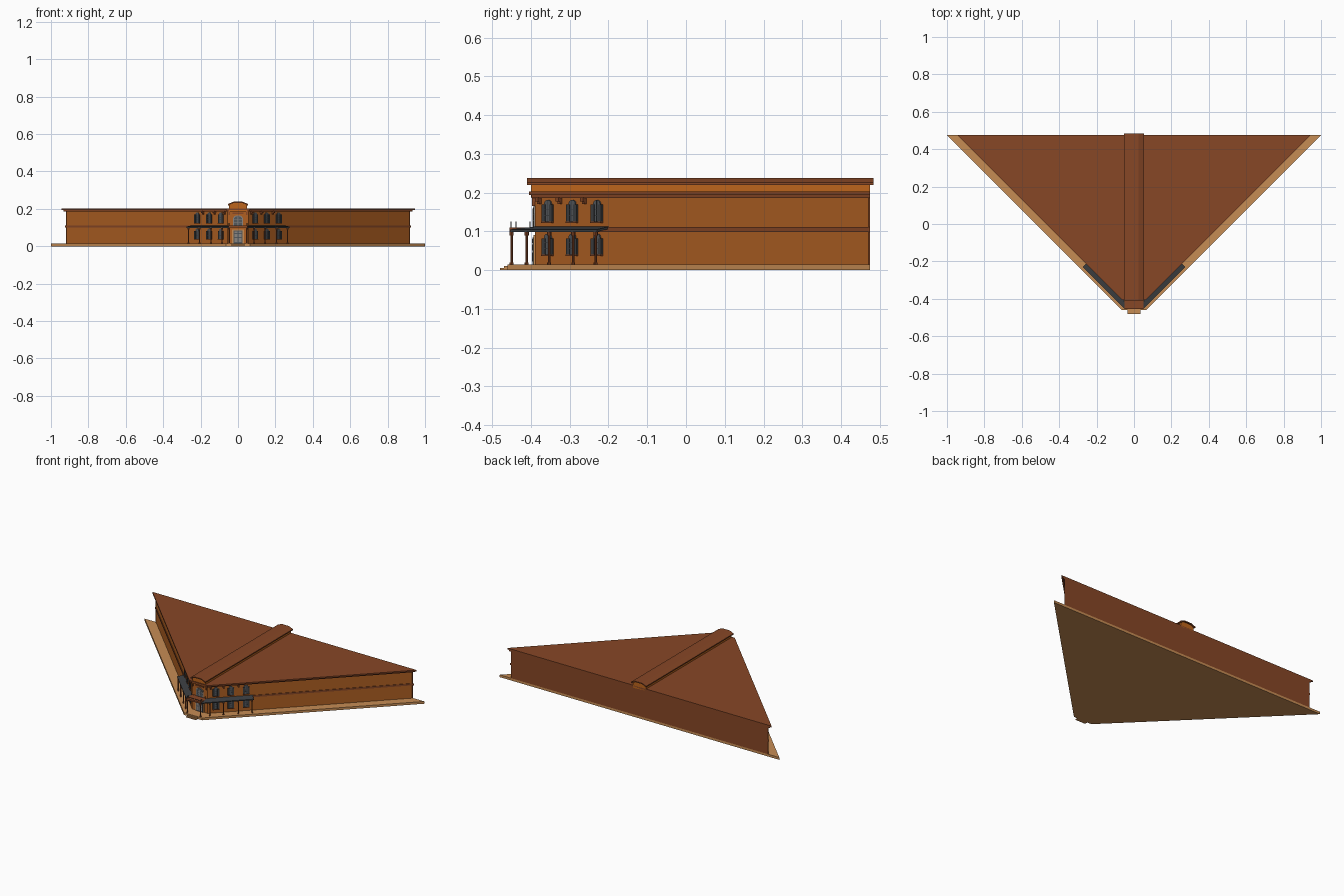
import bpy, bmesh, math
from mathutils import Matrix, Vector

if "Cube" in bpy.data.objects:
    bpy.data.objects.remove(bpy.data.objects["Cube"])


def material(name, hexcode):
    m = bpy.data.materials.new(name)
    rgb = [int(hexcode[i:i + 2], 16) / 255 for i in (0, 2, 4)]
    m.diffuse_color = [c / 12.92 if c < .04045 else ((c + .055) / 1.055) ** 2.4 for c in rgb] + [1]
    m.use_nodes = True
    m.node_tree.nodes["Principled BSDF"].inputs["Base Color"].default_value = m.diffuse_color
    return m


WALL = material("orange brick", "b06022")
BROWN = material("brown trim", "874726")
TAN = material("tan stone", "c68c54")
DARK = material("dark slate", "3c3f42")
GLASS = material("grey glass", "54585c")
PALE = material("pale grey metal", "8a8580")
RIB = material("bright orange", "bd651c")


def part(name, mat, prisms):
    """One object out of (profile points, depth, matrix) prisms."""
    bm = bmesh.new()
    for pts, depth, mx in prisms:
        lo = [bm.verts.new(mx @ Vector((x, y, 0))) for x, y in pts]
        hi = [bm.verts.new(mx @ Vector((x, y, depth))) for x, y in pts]
        n = len(pts)
        bm.faces.new(lo[::-1])
        bm.faces.new(hi)
        for i in range(n):
            bm.faces.new((lo[i], lo[(i + 1) % n], hi[(i + 1) % n], hi[i]))
    bmesh.ops.recalc_face_normals(bm, faces=bm.faces)
    me = bpy.data.meshes.new(name)
    bm.to_mesh(me)
    bm.free()
    me.materials.append(mat)
    ob = bpy.data.objects.new(name, me)
    bpy.context.collection.objects.link(ob)
    return ob


def frame(ax, ay, az, o):
    m = Matrix((ax, ay, az)).transposed().to_4x4()
    m.translation = o
    return m


def rect(x0, x1, y0, y1):
    return [(x0, y0), (x1, y0), (x1, y1), (x0, y1)]


def arch(cx, w, y0, y1):
    """Upright outline with a round-ish top."""
    r = w / 2
    top = [(cx + r * math.cos(a), y1 - r * .7 + r * .7 * math.sin(a))
           for a in (math.pi * k / 6 for k in range(7))]
    return [(cx + r, y0)] + top + [(cx - r, y0)]


def level(z):
    return Matrix.Translation((0, 0, z))


def wedge(k, front, back=.475):
    """Plan of the building; sides follow x - y = k."""
    return [(-k - back, back), (-k - front, front), (k + front, front), (k + back, back)]


def ngon(x, y, r, n=8):
    return [(x + r * math.cos(2 * math.pi * i / n), y + r * math.sin(2 * math.pi * i / n)) for i in range(n)]


C = math.sqrt(.5)
FRONT = frame((1, 0, 0), (0, 0, 1), (0, -1, 0), (0, -.39, 0))
SIDES = [frame((s * C, C, 0), (0, 0, 1), (s * C, -C, 0), (s * .055, -.39, 0)) for s in (-1, 1)]


def on_sides(shapes, depth, n=0):
    """Put profiles on both slanting walls, n out from the wall."""
    return [(p, depth, m @ Matrix.Translation((0, 0, n))) for m in SIDES for p in shapes]


# Base and entrance steps
part("base", TAN, [(wedge(.525, -.46), .015, level(0))])
part("entrance_steps", TAN, [(rect(-.035, .035, -.48, -.455), .006, level(0)),
                             (rect(-.035, .035, -.469, -.455), .011, level(0))])

# Walls, back wall, string course, cornice and roof
part("walls", WALL, [(wedge(.445, -.39, .472), .175, level(.014))])
part("back_wall", BROWN, [(rect(-.919, .919, .471, .475), .175, level(.015))])
part("string_course", BROWN, [(wedge(.450, -.393), .012, level(.099))])
part("cornice", BROWN, [(wedge(.457, -.398), .009, level(.186)),
                        (wedge(.470, -.405), .009, level(.194))])

# Raised central rib with chamfered cap
ALONG = frame((1, 0, 0), (0, 0, 1), (0, 1, 0), (0, -.40, 0))
part("rib_body", RIB, [([(-.047, .187), (-.047, .224), (-.024, .233), (.024, .233), (.047, .224), (.047, .187)],
                        .875, ALONG)])
part("rib_cap", BROWN, [([(-.054, .219), (-.054, .226), (-.025, .238), (.025, .238), (.054, .226), (.054, .219),
                          (.046, .219), (.046, .222), (.023, .232), (-.023, .232), (-.046, .222), (-.046, .219)],
                         .894, ALONG @ Matrix.Translation((0, 0, -.01)))])

# Side windows: arched panes, shutters and glazing bars on two storeys
S = (.05, .139, .229)
FLOORS = ((.125, .181), (.04, .094))
part("window_panes", GLASS, on_sides([arch(s, .024, a, b) for s in S for a, b in FLOORS], .004))
part("window_shutters", DARK, on_sides(
    [rect(s + d - .006, s + d + .006, a, b - .012) for s in S for a, b in FLOORS for d in (-.013, .013)], .006))
part("window_bars", DARK, on_sides(
    [rect(s - .001, s + .001, a, b - .002) for s in S for a, b in FLOORS] +
    [rect(s - .011, s + .011, z, z + .002) for s in S for a, b in FLOORS for z in (a + .015, a + .03)], .005))
part("window_sills", BROWN, on_sides([rect(s - .019, s + .019, a - .004, a) for s in S for a, b in FLOORS], .008))

# Cornice brackets between the windows
part("cornice_brackets", BROWN,
     on_sides([rect(s - .004, s + .004, .170, .188) for s in (.02, .095, .184)], .008) +
     on_sides([rect(s - .005, s + .005, .177, .188) for s in (.02, .095, .184)], .014) +
     [(rect(x - .004, x + .004, .166, .188), .007, FRONT) for x in (-.048, .048)])

# Nose: door, surround and upper window
part("door_surround", TAN, [(rect(-.032, .032, .015, .09), .004, FRONT)])
part("door", GLASS, [(rect(-.024, .024, .015, .084), .006, FRONT)])
part("door_panels", PALE, [(rect(c - .008, c + .008, a, b), .007, FRONT)
                           for c in (-.012, .012) for a, b in ((.022, .045), (.05, .066), (.07, .08))])
part("upper_surround", PALE, [(arch(0, .054, .111, .166), .003, FRONT)])
part("upper_window", GLASS, [(arch(0, .044, .111, .161), .005, FRONT)])
part("upper_window_bars", PALE, [(rect(-.0015, .0015, .111, .159), .006, FRONT)] +
     [(rect(-.021, .021, z, z + .002), .006, FRONT) for z in (.127, .143)])
part("nose_panel", BROWN, [(rect(-.03, .03, .172, .18), .004, FRONT)])

# Porch roof over the entrance and sloping side canopies
part("porch_roof", BROWN, [(rect(-.052, .052, -.455, -.39), .010, level(.100))])
canopy = [(-.002, 0), (.269, 0), (.269, .042), (-.05, .042)]
part("side_canopies", DARK, [(canopy, .006, frame((s * C, C, 0), (s * C, -C, -.17), (0, 0, 1),
                                                  (s * .055, -.39, .106))) for s in (-1, 1)])

# Porch posts with capitals
spots = [(s * x, y) for s in (-1, 1)
         for x, y in [(.047, -.450)] + [(y + .497, y) for y in (-.411, -.353, -.291, -.233)]]
part("posts", BROWN, [(ngon(x, y, .0032), .088, level(.014)) for x, y in spots])
part("post_capitals", BROWN, [(ngon(x, y, .0055), .010, level(.089)) for x, y in spots] +
     [(ngon(x, y, .005), .006, level(.014)) for x, y in spots])

# Balcony finials and rails above the porch
part("balcony_rails", DARK,
     [(ngon(s * .048, y, .0015, 6), .016, level(.109)) for s in (-1, 1) for y in (-.452, -.438, -.402)] +
     [(rect(-.048, .048, -.453, -.451), .002, level(.118))])
